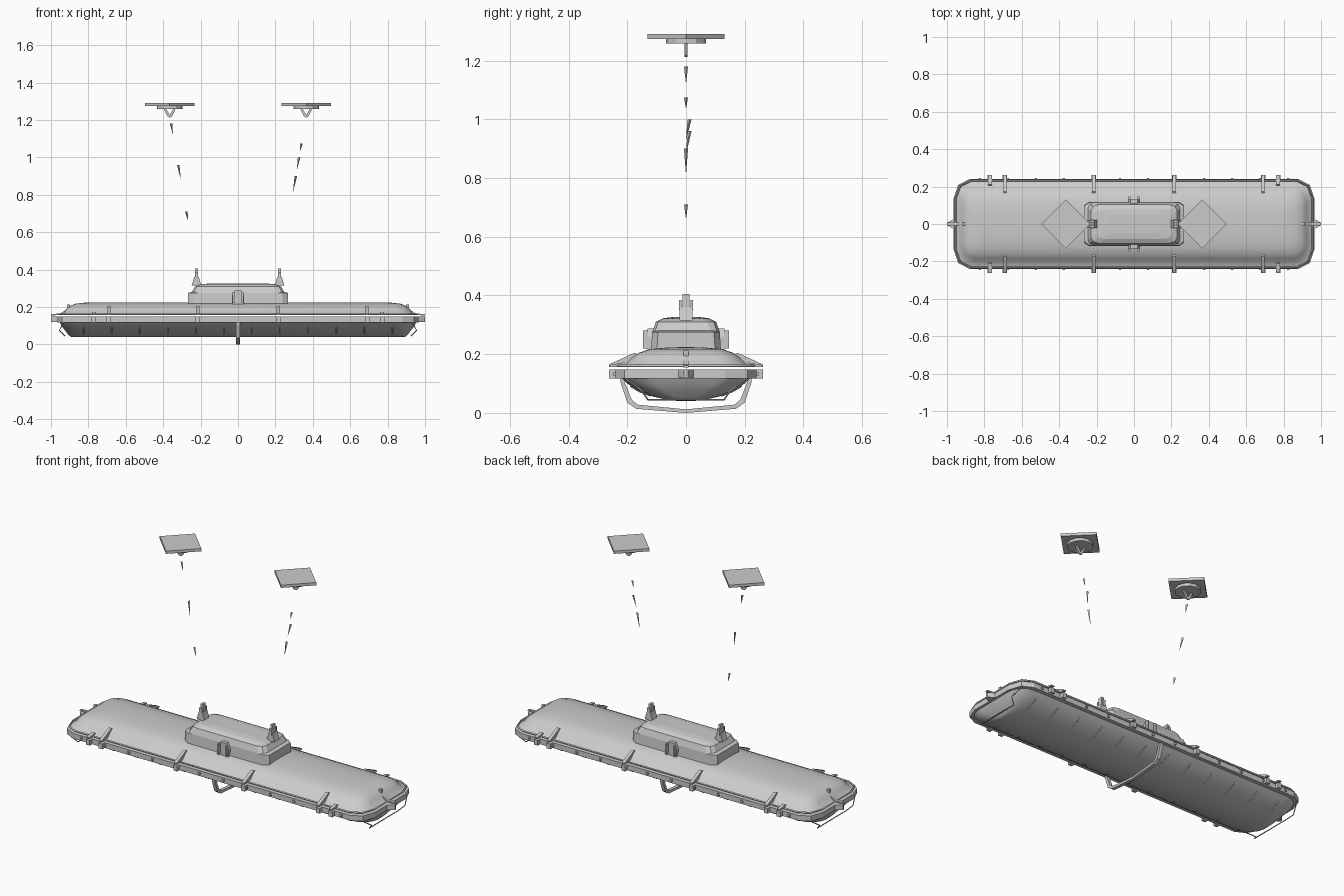
import bpy, bmesh, math
from mathutils import Vector


def make(name, bm, smooth=None):
    bmesh.ops.recalc_face_normals(bm, faces=bm.faces)
    me = bpy.data.meshes.new(name)
    bm.to_mesh(me)
    bm.free()
    ob = bpy.data.objects.new(name, me)
    bpy.context.collection.objects.link(ob)
    if smooth:
        bpy.ops.object.select_all(action='DESELECT')
        ob.select_set(True)
        bpy.context.view_layer.objects.active = ob
        bpy.ops.object.shade_smooth_by_angle(angle=math.radians(smooth))
    return ob


def outline(hx, hy, cx, cy, n):
    # rectangle with elliptical corners, n segments each
    pts = []
    for sx, sy, a0 in ((1, 1, 0), (-1, 1, 90), (-1, -1, 180), (1, -1, 270)):
        for i in range(n + 1):
            a = math.radians(a0 + 90 * i / n)
            pts.append((sx * (hx - cx) + cx * math.cos(a), sy * (hy - cy) + cy * math.sin(a)))
    return pts


def loft(name, rings, n=3, cap_end=True, cap_start=False, closed=False, smooth=40):
    # each ring: z, half length, half width, corner length, corner width
    bm = bmesh.new()
    loops = [[bm.verts.new((x, y, z)) for x, y in outline(hx, hy, cx, cy, n)]
             for z, hx, hy, cx, cy in rings]
    pairs = list(zip(loops, loops[1:])) + ([(loops[-1], loops[0])] if closed else [])
    for a, b in pairs:
        for i in range(len(a)):
            j = (i + 1) % len(a)
            bm.faces.new((a[i], a[j], b[j], b[i]))
    if cap_end:
        bm.faces.new(loops[-1])
    if cap_start:
        bm.faces.new(loops[0])
    return make(name, bm, smooth)


def prism(name, pts, axis, lo, hi):
    # extrude a 2D profile along the given axis
    def place(p, t):
        return {'x': (t, *p), 'y': (p[0], t, p[1]), 'z': (*p, t)}[axis]
    bm = bmesh.new()
    a = [bm.verts.new(place(p, lo)) for p in pts]
    b = [bm.verts.new(place(p, hi)) for p in pts]
    bm.faces.new(a)
    bm.faces.new(b)
    for i in range(len(a)):
        j = (i + 1) % len(a)
        bm.faces.new((a[i], a[j], b[j], b[i]))
    return make(name, bm)


def box(name, x0, x1, y0, y1, z0, z1):
    return prism(name, [(x0, y0), (x1, y0), (x1, y1), (x0, y1)], 'z', z0, z1)


def tube(name, pts, r, closed=False):
    cu = bpy.data.curves.new(name, 'CURVE')
    cu.dimensions = '3D'
    cu.bevel_depth = r
    cu.bevel_resolution = 0
    cu.use_fill_caps = True
    sp = cu.splines.new('POLY')
    sp.points.add(len(pts) - 1)
    for p, q in zip(sp.points, pts):
        p.co = (*q, 1)
    sp.use_cyclic_u = closed
    ob = bpy.data.objects.new(name, cu)
    bpy.context.collection.objects.link(ob)
    return ob


def sliver(name, a, b, r):
    # tapered fragment of cable from a to b
    a, b = Vector(a), Vector(b)
    bm = bmesh.new()
    tip = bm.verts.new(a)
    base = [bm.verts.new(b + Vector((r * math.cos(t), r * math.sin(t), 0)))
            for t in (0, math.pi / 2, math.pi, 1.5 * math.pi)]
    bm.faces.new(base)
    for i in range(4):
        bm.faces.new((tip, base[i], base[(i + 1) % 4]))
    return make(name, bm)


# Lower hull, canopy and belt
loft('lower_hull', [(0.125, 0.955, 0.225, 0.09, 0.10), (0.10, 0.945, 0.20, 0.09, 0.10),
                    (0.075, 0.925, 0.16, 0.08, 0.09), (0.055, 0.91, 0.11, 0.07, 0.07),
                    (0.044, 0.90, 0.06, 0.05, 0.04), (0.04, 0.89, 0.02, 0.02, 0.01)], 4)
loft('canopy', [(0.157, 0.95, 0.23, 0.09, 0.10), (0.165, 0.935, 0.205, 0.08, 0.09),
                (0.188, 0.92, 0.185, 0.07, 0.08), (0.205, 0.90, 0.16, 0.06, 0.07),
                (0.217, 0.87, 0.125, 0.05, 0.06), (0.222, 0.83, 0.07, 0.04, 0.04),
                (0.224, 0.80, 0.02, 0.02, 0.01)], 4)
loft('fender_belt', [(0.118, 0.965, 0.24, 0.085, 0.105), (0.148, 0.965, 0.24, 0.085, 0.105),
                     (0.148, 0.94, 0.215, 0.075, 0.095), (0.118, 0.94, 0.215, 0.075, 0.095)],
     2, cap_end=False, closed=True, smooth=None)
tube('gunwale_rail', [(x, y, 0.161) for x, y in outline(0.955, 0.232, 0.085, 0.10, 2)], 0.005, True)

# Cabin: coaming, sloping roof
loft('cabin_base', [(0.20, 0.268, 0.12, 0.03, 0.02), (0.275, 0.268, 0.115, 0.03, 0.02),
                    (0.28, 0.25, 0.108, 0.03, 0.02)], 1, smooth=None)
loft('cabin_roof', [(0.275, 0.25, 0.115, 0.04, 0.03), (0.31, 0.23, 0.103, 0.04, 0.03),
                    (0.322, 0.20, 0.08, 0.04, 0.03), (0.326, 0.14, 0.05, 0.03, 0.03)], 2, smooth=None)

for s in (1, -1):
    # Arched side hatches on the cabin
    arch = [(-0.033, 0.215), (0.033, 0.215), (0.033, 0.26), (0.018, 0.288), (-0.018, 0.288), (-0.033, 0.26)]
    prism('side_hatch', arch, 'y', s * 0.10, s * 0.132)
    box('hatch_handle', -0.03, -0.02, *sorted((s * 0.13, s * 0.147)), 0.22, 0.28)
    box('hatch_handle', 0.02, 0.03, *sorted((s * 0.13, s * 0.147)), 0.22, 0.28)
    # Cleats and brackets along the sides
    for x in (-0.69, -0.215, 0.215, 0.69):
        prism('side_cleat', [(s * 0.165, 0.20), (s * 0.175, 0.205), (s * 0.262, 0.165),
                             (s * 0.262, 0.158), (s * 0.20, 0.158)], 'x', x - 0.009, x + 0.009)
        box('belt_bracket', x - 0.012, x + 0.012, *sorted((s * 0.235, s * 0.262)), 0.118, 0.148)
    for x in (-0.77, 0.77):
        prism('side_fin', [(s * 0.20, 0.157), (s * 0.21, 0.172), (s * 0.262, 0.163), (s * 0.262, 0.157)],
              'x', x - 0.01, x + 0.01)
        box('belt_bracket', x - 0.012, x + 0.012, *sorted((s * 0.235, s * 0.262)), 0.118, 0.148)
    # Small rope studs on the belt and bilge strips below
    for i in range(12):
        x = -0.825 + 0.15 * i
        box('rope_stud', x - 0.006, x + 0.006, *sorted((s * 0.238, s * 0.247)), 0.126, 0.14)
        tube('bilge_strip', [(x, s * 0.19, 0.092), (x, s * 0.16, 0.074), (x, s * 0.12, 0.058)], 0.003)

# Strap slung under the keel
strap = [(0.225, 0.125), (0.222, 0.10), (0.20, 0.035), (0.17, 0.014), (0.0, 0.0)]
inner = [(0.0, 0.012), (0.165, 0.028), (0.185, 0.045), (0.207, 0.10), (0.21, 0.125)]
for s in (1, -1):
    prism('keel_strap', [(s * y, z) for y, z in strap + inner], 'x', -0.01, 0.01)

for s in (1, -1):
    # End fittings: pointed nose, rope loop and deck cleat
    prism('end_nose', [(s * 0.95, -0.035), (s * 1.0, -0.006), (s * 1.0, 0.006), (s * 0.95, 0.035)],
          'z', 0.12, 0.148)
    prism('nose_fin', [(s * 0.92, 0.157), (s * 0.92, 0.185), (s * 0.95, 0.165), (s * 1.0, 0.162), (s * 1.0, 0.155)],
          'y', -0.008, 0.008)
    tube('end_rope', [(s * 0.93, -0.21, 0.12), (s * 0.955, -0.15, 0.075), (s * 0.925, -0.13, 0.045),
                      (s * 0.925, 0.13, 0.045), (s * 0.955, 0.15, 0.075), (s * 0.93, 0.21, 0.12)], 0.003)
    box('deck_cleat', s * 0.905 - 0.008, s * 0.905 + 0.008, -0.008, 0.008, 0.19, 0.214)

    # Lifting hooks on the cabin
    hx = s * 0.222
    prism('hook_base', [(hx - 0.026, 0.315), (hx + 0.026, 0.315), (hx + 0.012, 0.36), (hx - 0.012, 0.36)],
          'y', -0.022, 0.022)
    box('hook_post', hx - 0.007, hx + 0.007, -0.012, 0.012, 0.35, 0.405)
    for y in (-0.02, 0.02):
        box('hook_cheek', hx - 0.009, hx + 0.009, y - 0.004, y + 0.004, 0.35, 0.385)

    # Overhead diamond plates with round boss and eye
    px = s * 0.365
    prism('hanger_plate', [(px - 0.132, 0), (px, -0.132), (px + 0.132, 0), (px, 0.132)], 'z', 1.274, 1.29)
    prism('plate_boss', [(px + 0.068 * math.cos(math.pi * i / 6), 0.068 * math.sin(math.pi * i / 6))
                         for i in range(12)], 'z', 1.258, 1.274)
    for k in (-1, 1):
        prism('hanger_eye', [(px + k * 0.032, 1.26), (px + k * 0.02, 1.26), (px - k * 0.002, 1.224),
                             (px, 1.212), (px + k * 0.012, 1.218)], 'y', -0.005, 0.005)

    # Broken fragments of the lifting cables
    def on_line(z, y=0.0):
        return (s * (0.222 + 0.143 * (z - 0.4) / 0.82), y, z)
    spans = ((1.035, 1.075), (0.93, 1.0), (0.81, 0.90)) if s > 0 else ((1.12, 1.18), (0.88, 0.96), (0.66, 0.71))
    for i, (z0, z1) in enumerate(spans):
        sliver('cable_fragment', on_line(z0), on_line(z1, 0.012 if i == 1 else 0), 0.007)
